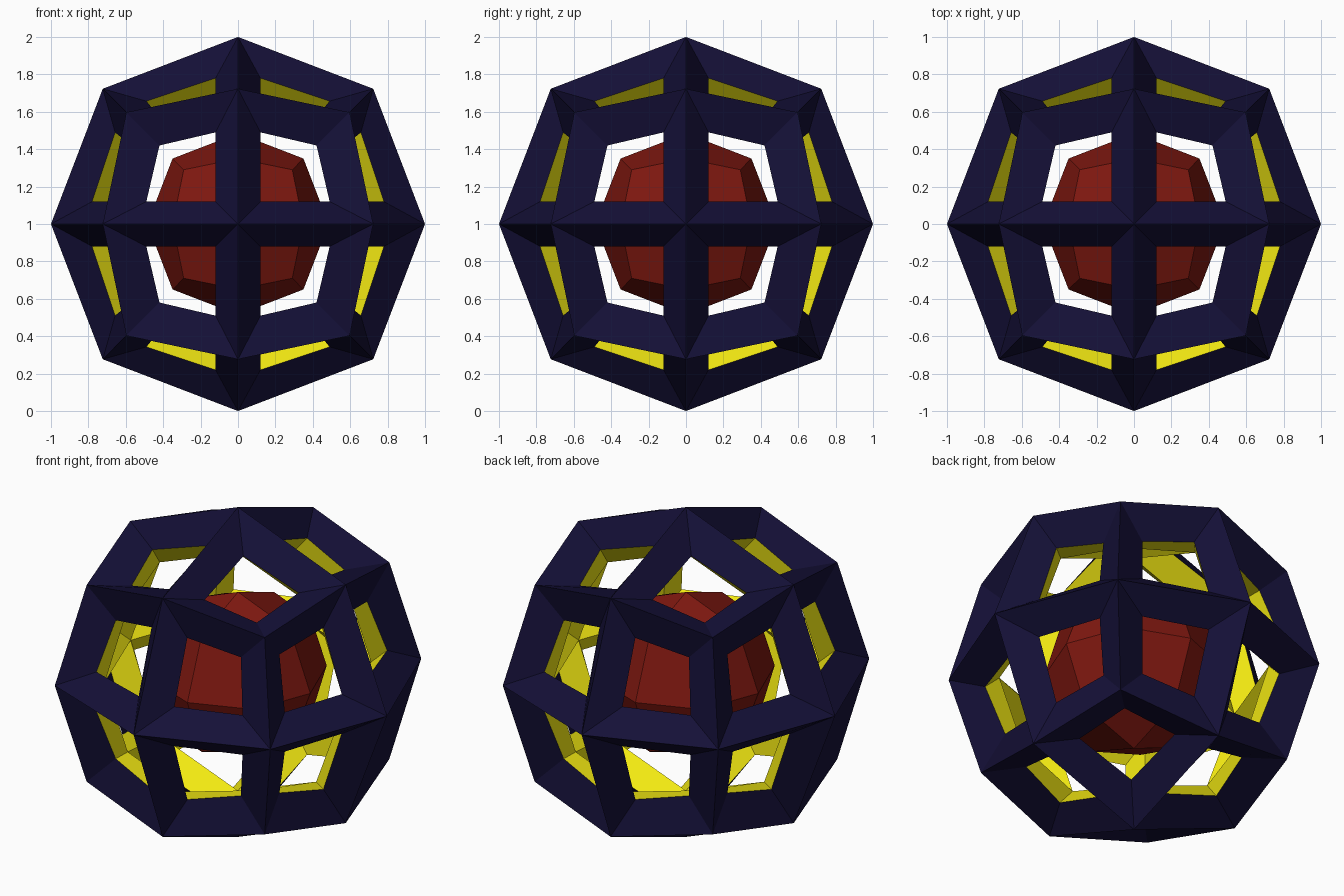
import bpy, bmesh
from mathutils import Vector

if "Cube" in bpy.data.objects:
    bpy.data.objects.remove(bpy.data.objects["Cube"])

CENTRE = Vector((0, 0, 1))
# Coordinate size by vertex type: 1 = axis tip, 2 = edge middle, 3 = cube corner
OUTER = {1: 1.0, 2: 0.723, 3: 0.597}
INNER = {1: 0.72, 2: 0.525, 3: 0.435}
CORE = {1: 0.485, 2: 0.35, 3: 0.29}
# Window corners: height along the face axis, by vertex type
WINDOW = {1: 0.78, 2: 0.657, 3: 0.572}
REACH = {1: 0.12, 2: 0.49, 3: 0.42}


def material(name, colour):
    m = bpy.data.materials.new(name)
    m.diffuse_color = (*colour, 1)
    m.use_nodes = True
    m.node_tree.nodes["Principled BSDF"].inputs["Base Color"].default_value = m.diffuse_color
    return m


def base_quads():
    """24 quads of a cube cut once along every edge."""
    bm = bmesh.new()
    bmesh.ops.create_cube(bm, size=2)
    bmesh.ops.subdivide_edges(bm, edges=bm.edges[:], cuts=1, use_grid_fill=True)
    quads = [[tuple(round(c) for c in v.co) for v in f.verts] for f in bm.faces]
    bm.free()
    return quads


def place(v, sizes):
    return CENTRE + Vector(v) * sizes[sum(map(abs, v))]


def window(v, quad):
    """Corner of the opening belonging to vertex v of this quad."""
    kind = sum(map(abs, v))
    tip = next(q for q in quad if sum(map(abs, q)) == 1)
    corner = next(q for q in quad if sum(map(abs, q)) == 3)
    return CENTRE + Vector([corner[i] * (WINDOW[kind] if tip[i] else
                            REACH[kind] if v[i] else 0.12) for i in range(3)])


def build(name, faces, mats):
    bm = bmesh.new()
    for pts, slot in faces:
        bm.faces.new([bm.verts.new(p) for p in pts]).material_index = slot
    bmesh.ops.remove_doubles(bm, verts=bm.verts[:], dist=0.0005)
    bmesh.ops.recalc_face_normals(bm, faces=bm.faces[:])
    mesh = bpy.data.meshes.new(name)
    bm.to_mesh(mesh)
    bm.free()
    for m in mats:
        mesh.materials.append(m)
    bpy.context.collection.objects.link(bpy.data.objects.new(name, mesh))


navy = material("navy", (0.007, 0.005, 0.038))
yellow = material("yellow", (0.9, 0.82, 0.006))
red = material("red", (0.21, 0.009, 0.005))
quads = base_quads()

# Open frame: navy bevels outside, yellow bevels inside
bars = []
for q in quads:
    for a, b in zip(q, q[1:] + q[:1]):
        wa, wb = window(a, q), window(b, q)
        bars.append(([place(a, OUTER), place(b, OUTER), wb, wa], 0))
        bars.append(([wa, wb, place(b, INNER), place(a, INNER)], 1))
build("outer_frame", bars, [navy, yellow])

# Solid faceted core
build("inner_core", [([place(v, CORE) for v in q], 0) for q in quads], [red])
